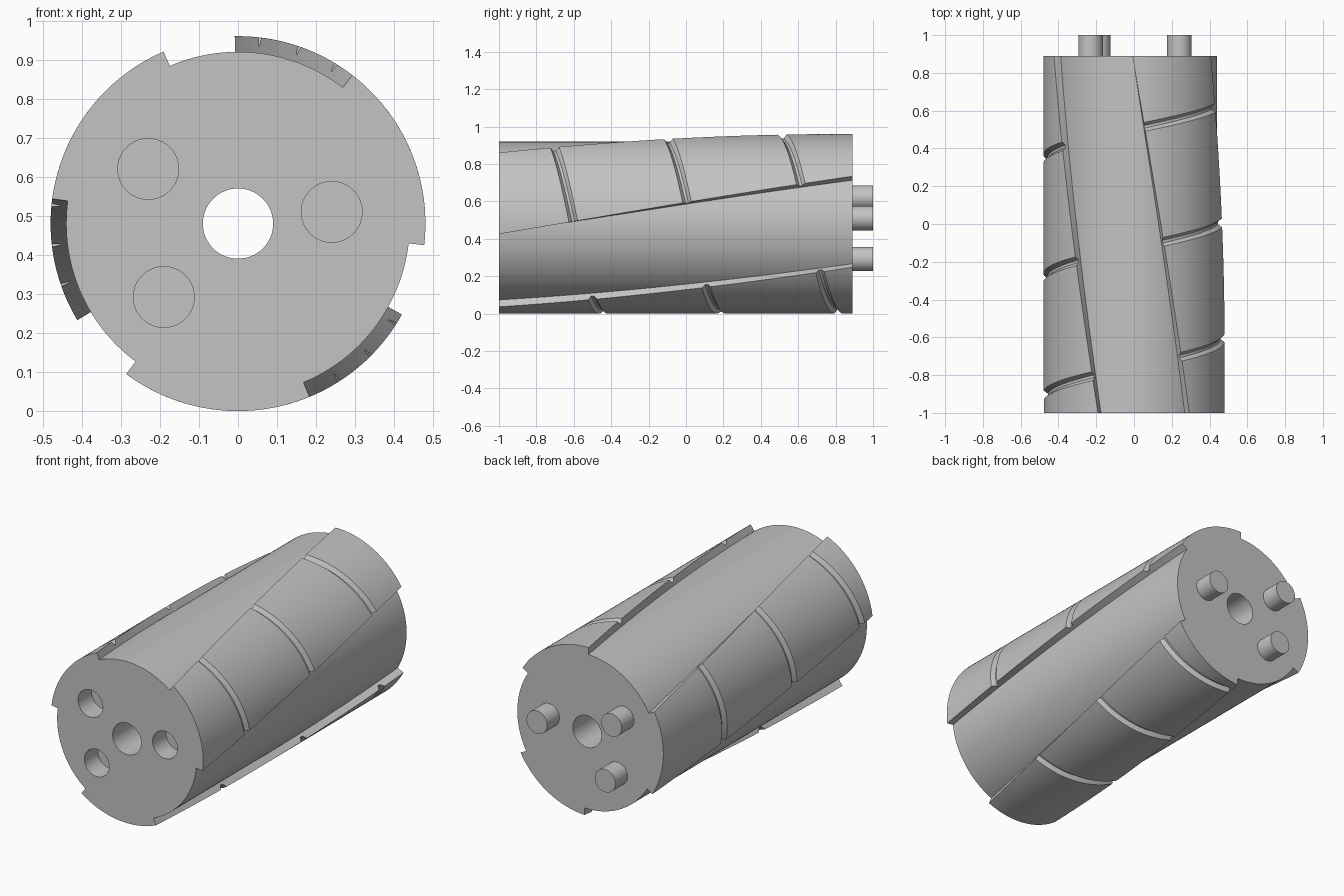
import bpy, bmesh, math
from mathutils import Matrix

if "Cube" in bpy.data.objects:
    bpy.data.objects.remove(bpy.data.objects["Cube"])

CZ = 0.48                      # height of the roller axis
Y0, Y1 = -1.0, 0.89            # ends of the roller body
R_CORE, R_BAND = 0.44, 0.48
TWIST = 38.6 / (Y1 - Y0)       # band twist, degrees per unit length
SPAN = 59.0                    # angular width of a band
PITCH, G0 = 0.63, -0.60        # helical groove pitch and offset
PEGS = [(-0.23, 0.62), (0.24, 0.51), (-0.19, 0.292)]

grey = bpy.data.materials.new("plain grey")
grey.diffuse_color = (0.55, 0.55, 0.55, 1)
grey.use_nodes = True
grey.node_tree.nodes["Principled BSDF"].inputs["Base Color"].default_value = grey.diffuse_color


def finish(bm, name):
    bmesh.ops.recalc_face_normals(bm, faces=bm.faces)
    me = bpy.data.meshes.new(name)
    bm.to_mesh(me)
    bm.free()
    me.materials.append(grey)
    ob = bpy.data.objects.new(name, me)
    bpy.context.collection.objects.link(ob)
    return ob


def rod(name, x, z, r, ya, yb, seg):
    bm = bmesh.new()
    m = Matrix.Translation((x, (ya + yb) / 2, z)) @ Matrix.Rotation(math.pi / 2, 4, 'X')
    bmesh.ops.create_cone(bm, cap_ends=True, segments=seg, radius1=r, radius2=r,
                          depth=yb - ya, matrix=m)
    return finish(bm, name)


def smooth(ob):
    bpy.ops.object.select_all(action='DESELECT')
    ob.select_set(True)
    bpy.context.view_layer.objects.active = ob
    bpy.ops.object.shade_smooth_by_angle(angle=math.radians(25))


# Roller core with a shaft hole through it and three blind sockets in front
core = rod("roller_core", 0, CZ, R_CORE, Y0, Y1, 144)
cutters = [rod("shaft_cutter", 0, CZ, 0.09, -1.2, 1.2, 64)]
cutters += [rod("socket_cutter", x, z, 0.078, -1.1, -0.88, 48) for x, z in PEGS]
bpy.context.view_layer.objects.active = core
for c in cutters:
    mod = core.modifiers.new("cut", 'BOOLEAN')
    mod.operation, mod.solver, mod.object = 'DIFFERENCE', 'EXACT', c
    bpy.ops.object.modifier_apply(modifier=mod.name)
    bpy.data.objects.remove(c)
smooth(core)

# Locating pegs on the back
for i, (x, z) in enumerate(PEGS):
    smooth(rod(f"locating_peg_{i + 1}", x, z, 0.065, Y1 - 0.02, 1.0, 48))


def band(name, start, turns):
    """Raised twisted band crossed by a helical groove."""
    bm = bmesh.new()
    cols, sub = 40, 10
    q = PITCH / 360
    top, foot = [], []
    for c in range(cols + 1):
        a = start + SPAN * c / cols
        # rows along the band: plain stretches between groove sections
        rows = [(Y0, R_BAND)]

        def stretch(to):
            y = rows[-1][0]
            rows.extend((y + (to - y) * j / sub, R_BAND) for j in range(1, sub + 1))

        for k in turns:
            g = (G0 + PITCH * k - q * (a - TWIST * Y0)) / (1 + q * TWIST)
            stretch(g - 0.023)
            rows += [(g - 0.007, R_BAND - 0.022), (g + 0.007, R_BAND - 0.022),
                     (g + 0.023, R_BAND)]
        stretch(Y1)

        def vert(y, r):
            t = math.radians(a + TWIST * (y - Y0))
            return bm.verts.new((r * math.cos(t), y, CZ + r * math.sin(t)))

        top.append([vert(y, r) for y, r in rows])
        foot.append([vert(y, R_CORE - 0.002) for y, r in rows])
    n = len(top[0]) - 1
    for c in range(cols):
        for j in range(n):
            bm.faces.new((top[c][j], top[c + 1][j], top[c + 1][j + 1], top[c][j + 1]))
        for j in (0, n):       # end caps
            bm.faces.new((top[c][j], top[c + 1][j], foot[c + 1][j], foot[c][j]))
    for c in (0, cols):        # side walls
        for j in range(n):
            bm.faces.new((top[c][j], top[c][j + 1], foot[c][j + 1], foot[c][j]))
    for v in [v for v in bm.verts if not v.link_faces]:
        bm.verts.remove(v)
    bmesh.ops.recalc_face_normals(bm, faces=bm.faces)
    # the shell is open underneath, so make sure it faces outwards
    bm.faces.ensure_lookup_table()
    f = bm.faces[0]
    p = f.calc_center_median()
    if f.normal.x * p.x + f.normal.z * (p.z - CZ) < 0:
        bmesh.ops.reverse_faces(bm, faces=bm.faces)
    me = bpy.data.meshes.new(name)
    bm.to_mesh(me)
    bm.free()
    me.materials.append(grey)
    ob = bpy.data.objects.new(name, me)
    bpy.context.collection.objects.link(ob)
    smooth(ob)


# Three raised bands, evenly spaced around the core
for i in range(3):
    first = 1 if i == 2 else 0
    band(f"raised_band_{i + 1}", -6.6 + 120 * i, range(first, first + 3))
